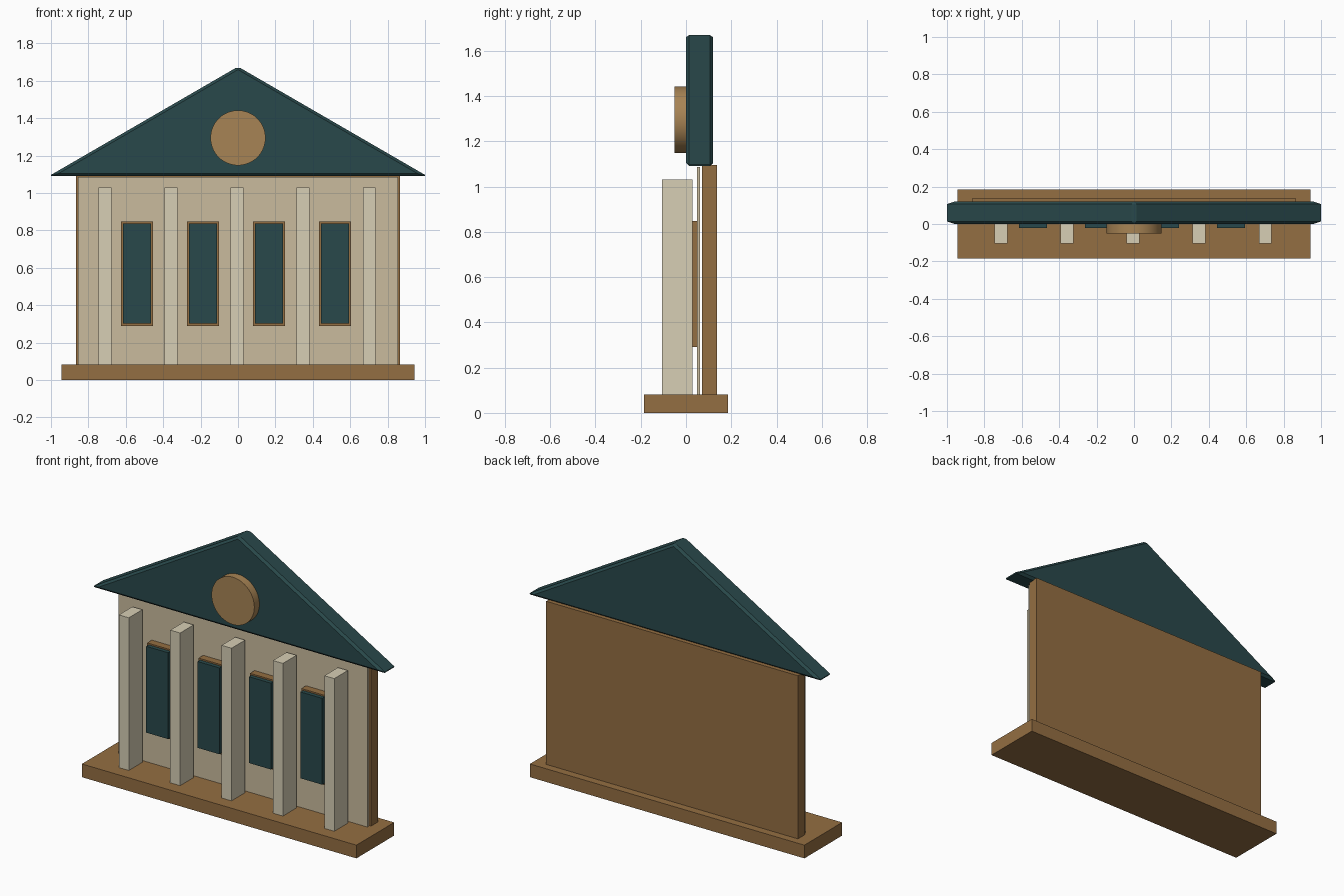
import bpy, bmesh, math

if "Cube" in bpy.data.objects:
    bpy.data.objects.remove(bpy.data.objects["Cube"])


def material(name, rgb):
    m = bpy.data.materials.new(name)
    m.diffuse_color = (*rgb, 1)
    m.use_nodes = True
    m.node_tree.nodes["Principled BSDF"].inputs["Base Color"].default_value = m.diffuse_color
    return m


BROWN = material("brown", (0.296, 0.156, 0.054))
TAN = material("tan", (0.59, 0.50, 0.34))
CREAM = material("cream", (0.68, 0.62, 0.46))
TEAL = material("teal", (0.022, 0.066, 0.070))
BRONZE = material("bronze", (0.39, 0.23, 0.089))


def add_object(name, bm, mat):
    bmesh.ops.recalc_face_normals(bm, faces=bm.faces)
    mesh = bpy.data.meshes.new(name)
    bm.to_mesh(mesh)
    bm.free()
    mesh.materials.append(mat)
    obj = bpy.data.objects.new(name, mesh)
    bpy.context.collection.objects.link(obj)
    return obj


def box(name, xs, ys, zs, mat):
    bm = bmesh.new()
    bmesh.ops.create_cube(bm, size=1)
    for v in bm.verts:
        v.co = [lo + (c + 0.5) * (hi - lo) for c, (lo, hi) in zip(v.co, (xs, ys, zs))]
    return add_object(name, bm, mat)


# Base slab and the two wall layers
box("base", (-0.943, 0.943), (-0.185, 0.185), (0, 0.082), BROWN)
box("back_wall", (-0.865, 0.865), (0.07, 0.137), (0.08, 1.095), BROWN)
box("front_wall", (-0.855, 0.855), (0.048, 0.062), (0.08, 1.087), TAN)

# Row of square columns
SPACING = 0.353
for i in range(5):
    x = -0.711 + i * SPACING
    box(f"column_{i + 1}", (x - 0.034, x + 0.034), (-0.105, 0.028), (0.08, 1.03), CREAM)

# Windows between the columns: frame with a raised pane
for i in range(4):
    x = -0.54 + i * SPACING
    box(f"window_frame_{i + 1}", (x - 0.086, x + 0.086), (0.003, 0.05), (0.29, 0.847), BROWN)
    box(f"window_pane_{i + 1}", (x - 0.075, x + 0.075), (-0.022, 0.008), (0.302, 0.838), TEAL)

# Triangular pediment, extruded and chamfered
bm = bmesh.new()
profile = [(-1.012, 1.09), (1.012, 1.09), (0, 1.676)]
face = bm.faces.new([bm.verts.new((x, 0, z)) for x, z in profile])
ext = bmesh.ops.extrude_face_region(bm, geom=[face])
for g in ext["geom"]:
    if isinstance(g, bmesh.types.BMVert):
        g.co.y = 0.12
pediment = add_object("pediment", bm, TEAL)
bevel = pediment.modifiers.new("chamfer", "BEVEL")
bevel.width = 0.014
bevel.segments = 1

# Round medallion on the pediment
bpy.ops.mesh.primitive_cylinder_add(vertices=64, radius=0.147, depth=0.06,
                                    location=(0, -0.02, 1.295), rotation=(math.pi / 2, 0, 0))
disc = bpy.context.object
disc.name = "medallion"
disc.data.materials.append(BRONZE)
bpy.ops.object.shade_smooth_by_angle(angle=math.radians(30))
